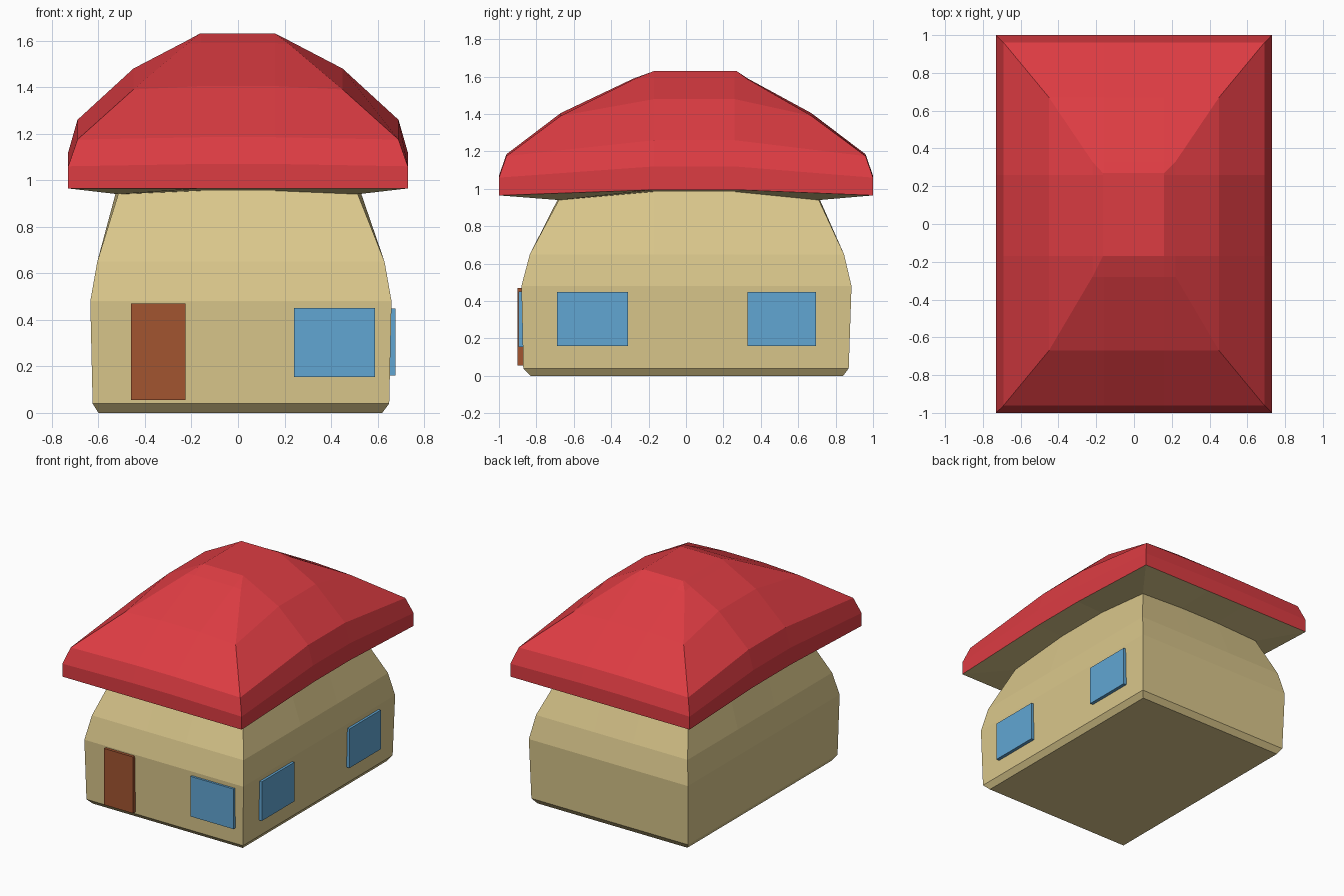
import bpy, bmesh

if "Cube" in bpy.data.objects:
    bpy.data.objects.remove(bpy.data.objects["Cube"])


def material(name, rgb):
    m = bpy.data.materials.new(name)
    m.diffuse_color = (*rgb, 1)
    m.use_nodes = True
    m.node_tree.nodes["Principled BSDF"].inputs["Base Color"].default_value = m.diffuse_color
    return m


STRAW = material("straw", (0.70, 0.57, 0.26))
RED = material("red", (0.72, 0.045, 0.055))
BLUE = material("blue", (0.12, 0.38, 0.65))
BROWN = material("brown", (0.36, 0.09, 0.03))


def finish(name, bm, mat):
    bmesh.ops.recalc_face_normals(bm, faces=bm.faces)
    me = bpy.data.meshes.new(name)
    bm.to_mesh(me)
    bm.free()
    me.materials.append(mat)
    ob = bpy.data.objects.new(name, me)
    bpy.context.collection.objects.link(ob)
    return ob


def ring(bm, x0, x1, y0, y1, corner, front, side):
    """Rectangular ring: separate heights for corners, front/back middles, side middles."""
    xa, xb, ya, yb = -0.16, 0.16, -0.17, 0.26
    pts = [(x0, y0, corner), (xa, y0, front), (xb, y0, front),
           (x1, y0, corner), (x1, ya, side), (x1, yb, side),
           (x1, y1, corner), (xb, y1, front), (xa, y1, front),
           (x0, y1, corner), (x0, yb, side), (x0, ya, side)]
    return [bm.verts.new(p) for p in pts]


def loft(name, rows, mat, cap_bottom=False, cap_top=False):
    bm = bmesh.new()
    rings = [ring(bm, *r) for r in rows]
    for a, b in zip(rings, rings[1:]):
        for i in range(12):
            j = (i + 1) % 12
            bm.faces.new((a[i], a[j], b[j], b[i]))
    if cap_bottom:
        bm.faces.new(rings[0][::-1])
    if cap_top:
        bm.faces.new(rings[-1])
    return finish(name, bm, mat)


# Bulging walls, flaring out into the eave underside
loft("walls_and_eaves", [
    (-0.60, 0.62, -0.83, 0.84, 0.00, 0.00, 0.00),
    (-0.625, 0.65, -0.87, 0.87, 0.04, 0.04, 0.04),
    (-0.635, 0.66, -0.88, 0.885, 0.48, 0.48, 0.48),
    (-0.605, 0.63, -0.835, 0.845, 0.65, 0.65, 0.65),
    (-0.515, 0.515, -0.68, 0.71, 0.94, 0.955, 0.985),
    (-0.73, 0.73, -1.0, 1.0, 0.965, 0.965, 0.995)],
    STRAW, cap_bottom=True)

# Domed hip roof
loft("roof", [
    (-0.73, 0.73, -1.0, 1.0, 0.965, 0.965, 0.995),
    (-0.73, 0.73, -1.0, 1.0, 1.06, 1.07, 1.12),
    (-0.69, 0.69, -0.96, 0.96, 1.175, 1.185, 1.26),
    (-0.45, 0.45, -0.67, 0.67, 1.39, 1.405, 1.48),
    (-0.22, 0.22, -0.28, 0.33, 1.585, 1.59, 1.60),
    (-0.165, 0.16, -0.17, 0.27, 1.63, 1.63, 1.63)],
    RED, cap_top=True)


def panel(name, lo, hi, mat):
    bm = bmesh.new()
    bmesh.ops.create_cube(bm, size=1)
    for v in bm.verts:
        v.co = [hi[i] if v.co[i] > 0 else lo[i] for i in range(3)]
    return finish(name, bm, mat)


# Door and windows
panel("door", (-0.46, -0.90, 0.055), (-0.225, -0.83, 0.47), BROWN)
panel("front_window", (0.24, -0.895, 0.155), (0.59, -0.83, 0.45), BLUE)
for name, y0, y1 in (("side_window_front", -0.69, -0.31), ("side_window_back", 0.33, 0.695)):
    panel(name, (0.61, y0, 0.16), (0.677, y1, 0.448), BLUE)
